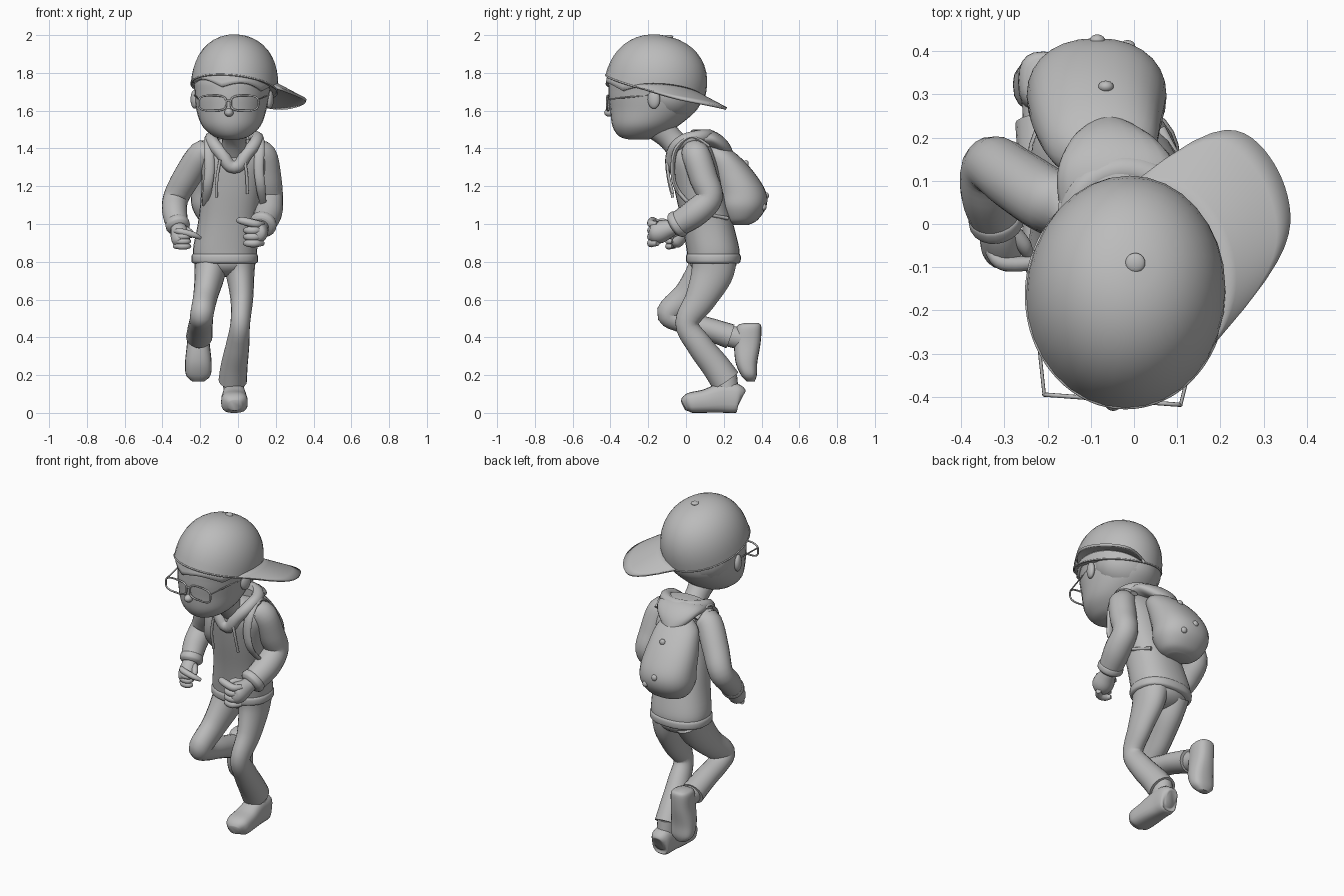
import bpy, bmesh, math
from mathutils import Vector

cube = bpy.data.objects.get("Cube")
if cube:
    bpy.data.objects.remove(cube)

grey = bpy.data.materials.new("plain grey")
grey.use_nodes = True
grey.diffuse_color = (0.5, 0.5, 0.5, 1)
grey.node_tree.nodes["Principled BSDF"].inputs["Base Color"].default_value = (0.5, 0.5, 0.5, 1)
MID = -0.02  # mirror line of the upper body


def finish(name, data):
    ob = bpy.data.objects.new(name, data)
    bpy.context.collection.objects.link(ob)
    data.materials.append(grey)
    bpy.ops.object.select_all(action='DESELECT')
    ob.select_set(True)
    bpy.context.view_layer.objects.active = ob
    if ob.type == 'CURVE':
        bpy.ops.object.convert(target='MESH')
        ob = bpy.context.object
    bpy.ops.object.shade_smooth_by_angle(angle=math.radians(55))
    return ob


def skin(name, rings, closed=True):
    """Faces between rows of points; closed rows get end caps."""
    bm = bmesh.new()
    rows = [[bm.verts.new(p) for p in ring] for ring in rings]
    n = len(rows[0])
    for a, b in zip(rows, rows[1:]):
        for i in range(n if closed else n - 1):
            bm.faces.new((a[i], a[(i + 1) % n], b[(i + 1) % n], b[i]))
    if closed:
        bm.faces.new(rows[0][::-1])
        bm.faces.new(rows[-1])
    bmesh.ops.remove_doubles(bm, verts=bm.verts, dist=.0003)
    bmesh.ops.recalc_face_normals(bm, faces=bm.faces)
    me = bpy.data.meshes.new(name)
    bm.to_mesh(me)
    bm.free()
    return finish(name, me)


def sheet(name, rows, thickness):
    mod = skin(name, rows, closed=False).modifiers.new("thickness", 'SOLIDIFY')
    mod.thickness, mod.offset = thickness, 0


def power(v, p):
    return math.copysign(abs(v) ** (2 / p), v)


def loft(name, keys, flat=False, p=2, ref=(1, 0, 0), n=20, steps=5):
    """Smooth loft through keys (x, y, z, half width, half depth)."""
    keys = [Vector(k if len(k) == 5 else (*k, k[3])) for k in keys]
    ext = [keys[0]] + keys + [keys[-1]]
    line = []
    for a, b, c, d in zip(ext, ext[1:], ext[2:], ext[3:]):
        for s in range(steps):
            t = s / steps
            line.append(b + ((c - a) * t + (a * 2 - b * 5 + c * 4 - d) * t**2
                             + (b * 3 - a - c * 3 + d) * t**3) * 0.5)
    line.append(keys[-1])
    rings = []
    for i, k in enumerate(line):
        step = line[min(i + 1, len(line) - 1)] - line[max(i - 1, 0)]
        t = Vector((0, 0, 1)) if flat else Vector(step[:3]).normalized()
        side = Vector(ref)
        side = (side - t * side.dot(t)).normalized()
        other = t.cross(side)
        rings.append([Vector(k[:3]) + side * k[3] * power(math.cos(a), p)
                      + other * k[4] * power(math.sin(a), p)
                      for a in (math.tau * j / n for j in range(n))])
    return skin(name, rings)


def ball(name, c, r, turn=0):
    bm = bmesh.new()
    bmesh.ops.create_uvsphere(bm, u_segments=20, v_segments=12, radius=1)
    bmesh.ops.scale(bm, vec=r, verts=bm.verts)
    me = bpy.data.meshes.new(name)
    bm.to_mesh(me)
    bm.free()
    ob = finish(name, me)
    ob.location = c
    ob.rotation_euler.z = turn


def wire(name, pts, r, loop=False):
    cu = bpy.data.curves.new(name, 'CURVE')
    cu.dimensions = '3D'
    cu.bevel_depth, cu.bevel_resolution, cu.resolution_u = r, 2, 5
    cu.use_fill_caps = True
    sp = cu.splines.new('BEZIER')
    sp.bezier_points.add(len(pts) - 1)
    sp.use_cyclic_u = loop
    for bp, p in zip(sp.bezier_points, pts):
        bp.co = p
        bp.handle_left_type = bp.handle_right_type = 'AUTO'
    finish(name, cu)


def flip(pts):
    return [(2 * MID - k[0], *k[1:]) for k in pts]


# Head, neck, nose and ears
loft("head", [(-.035, -.25, 1.447, .04, .05), (-.035, -.245, 1.465, .095, .11),
              (-.035, -.215, 1.52, .155, .175), (-.035, -.17, 1.61, .187, .232),
              (-.03, -.16, 1.7, .2, .25), (-.02, -.15, 1.78, .2, .245),
              (0, -.12, 1.89, .13, .16)], flat=True, n=28)
loft("neck", [(-.02, -.15, 1.52, .08), (-.02, -.08, 1.45, .065), (-.02, 0, 1.36, .075)])
ball("nose", (-.048, -.405, 1.59), (.024, .028, .022))
for x, side in ((-.23, "right"), (.168, "left")):
    ball(side + "_ear", (x, -.17, 1.66), (.02, .034, .05), .3 if x < 0 else -.3)

# Hair under the cap, swept across the forehead
ball("back_hair", (-.025, -.085, 1.69), (.2, .165, .15))
rows = []
for i in range(31):
    u = i / 30
    a = math.radians(190 + 160 * u)
    low = 1.745 - .05 * u + .03 * abs(math.sin(math.pi * 2.5 * u))
    rows.append([(-.028 + (.205 - .012 * w) * math.cos(a), -.16 + (.258 - .012 * w) * math.sin(a),
                  low + (1.8 - low) * w) for w in (0, .3, .6, 1)])
sheet("fringe", rows, .016)


# Cap worn sideways, tilted back
def plane(x, y):
    return 1.72 - .1 * (x + .02) - .255 * (y + .16)


def rim(a, s=0, grow=1):
    c = (1 - s ** 2.3) ** (1 / 2.2) * grow
    x, y = -.02 + .23 * c * math.cos(a), -.165 + .262 * c * math.sin(a)
    return Vector((x + .025 * s, y + .075 * s, plane(x, y) + .27 * s))


turns = [math.tau * j / 32 for j in range(32)]
heights = [math.sin(math.radians(d)) for d in range(0, 89, 8)] + [.9995]
skin("cap_crown", [[rim(a, s) for a in turns] for s in heights])
wire("cap_edge", [rim(a, grow=.99) for a in turns], .005, True)
ball("cap_button", (.003, -.09, 1.991), (.023, .023, .01))

# Broad brim, arched across its width
out = Vector((math.cos(math.pi / 4), math.sin(math.pi / 4), 0))
rows = []
for i in range(25):
    u = i / 12 - 1
    rows.append([])
    for w in (0, .2, .4, .6, .8, 1):
        q = rim(math.radians(30 + 56 * u), grow=.97) + out * .225 * w * (1 - abs(u) ** 6)
        q.z = plane(q.x, q.y) + .06 * (1 - u * u) * (1 - .7 * w)
        rows[-1].append(q)
sheet("cap_brim", rows, .014)


# Glasses
def glass(x, z):
    return (x, -.407 - .075 * (x + .05), z)


for cx, side in ((-.135, "right"), (.035, "left")):
    wire(side + "_lens_frame", [glass(cx + .073 * power(math.cos(a), 3.2), 1.64 + .04 * power(math.sin(a), 3.2))
                                for a in turns[::2]], .005, True)
wire("glasses_bridge", [glass(-.062, 1.65), glass(-.05, 1.655), glass(-.038, 1.65)], .005)
wire("right_temple", [glass(-.208, 1.66), (-.232, -.17, 1.685)], .004)
wire("left_temple", [glass(.108, 1.66), (.17, -.17, 1.685)], .004)

# Hoodie body and hem
loft("hoodie_body", [(-.07, .145, .81, .165, .135), (-.068, .142, .87, .17, .14),
                     (-.052, .11, 1.02, .158, .135), (-.03, .065, 1.2, .163, .13),
                     (-.02, .04, 1.33, .175, .125), (-.02, .03, 1.41, .14, .1),
                     (-.02, .02, 1.45, .08, .07)], flat=True, p=2.3, n=28)
loft("hoodie_hem", [(-.07, .145, .79, .16, .13), (-.07, .145, .8, .175, .143),
                    (-.07, .145, .83, .176, .145), (-.07, .145, .845, .165, .135)],
     flat=True, p=2.3, n=28)

# Hood, collar and cords
half = [(.045, -.07, 1.37), (.095, -.02, 1.435), (.09, .06, 1.46), (.03, .115, 1.465)]
wire("hood_collar", [(MID, -.075, 1.3)] + half + flip(half)[::-1], .036, True)
loft("hood_drape", [(-.03, .04, 1.45, .14, .05), (-.045, .13, 1.45, .135, .045),
                    (-.055, .195, 1.41, .095, .037), (-.06, .24, 1.35, .025, .02)])
cord = [(.03, -.1, 1.36), (.045, -.095, 1.27), (.05, -.07, 1.16)]
wire("left_cord", cord, .008)
wire("right_cord", [(x - .025, y, z - .02) for x, y, z in flip(cord)], .008)

# Arms and cuffs
arms = {"right": [(-.13, .04, 1.37, .07), (-.19, .05, 1.365, .076), (-.27, .1, 1.25, .074),
                  (-.328, .135, 1.14, .068), (-.335, .07, 1.06, .066), (-.318, .005, .99, .058)],
        "left": [(.08, .04, 1.37, .07), (.13, .055, 1.36, .076), (.155, .095, 1.24, .075),
                 (.168, .125, 1.14, .07), (.16, .05, 1.06, .074), (.13, -.05, .995, .066)]}
for side, path in arms.items():
    loft(side + "_sleeve", path)
    a, b = Vector(path[-2][:3]), Vector(path[-1][:3])
    d, r = (b - a).normalized(), path[-1][3]
    loft(side + "_cuff", [(*(b + d * k), r * g) for k, g in
                          ((-.03, .95), (-.02, 1.09), (.005, 1.09), (.02, .85))])

# Fists with curled fingers and pointing forefingers
loft("left_palm", [(.13, -.04, .99, .035), (.115, -.09, .975, .048), (.1, -.14, .958, .06),
                   (.09, -.175, .95, .052), (.085, -.195, .95, .02)])
loft("right_palm", [(-.318, .01, .99, .035), (-.312, -.02, .965, .045), (-.305, -.05, .928, .05),
                    (-.298, -.07, .9, .042), (-.295, -.08, .885, .015)])
for i in range(4):
    z = 1.0 - .034 * i
    reach = .035 if i == 0 else 0
    loft("left_finger", [(.13, -.15, z, .014), (.095, -.183, z, .021), (.055 - reach, -.178, z + reach / 2, .02),
                         (.035 - reach, -.155, z + reach / 2, .011)], ref=(0, 0, 1), n=12)
    z = .96 - .026 * i
    loft("right_finger", [(-.335, -.06, z, .012), (-.305, -.09, z, .017),
                          (-.27 + reach, -.09, z - reach / 2, .016),
                          (-.255 + reach * 1.6, -.072, z - reach, .009)], ref=(0, 0, 1), n=12)
loft("left_thumb", [(.1, -.1, 1.0, .02), (.065, -.13, 1.01, .02), (.05, -.165, 1.0, .012)])
loft("right_thumb", [(-.28, -.02, .97, .02), (-.255, -.05, .955, .018), (-.245, -.075, .935, .011)])

# Backpack with straps and buttons
loft("backpack", [(-.085, .28, .995, .07, .05), (-.085, .288, 1.02, .12, .09),
                  (-.086, .295, 1.09, .158, .13), (-.087, .29, 1.17, .16, .133),
                  (-.085, .245, 1.27, .148, .118), (-.075, .19, 1.36, .125, .09),
                  (-.065, .16, 1.41, .08, .05)], flat=True, p=2.2, n=28)
for c in ((-.065, .318, 1.32), (-.085, .425, 1.15), (-.015, .412, 1.09)):
    ball("backpack_button", c, (.018, .014, .018))
strap = [(.1, .12, 1.41, .026, .012), (.11, .03, 1.46, .026, .012), (.115, -.05, 1.4, .026, .012),
         (.11, -.07, 1.29, .026, .012), (.122, -.045, 1.18, .024, .012),
         (.13, .07, 1.07, .014, .01), (.06, .22, 1.03, .014, .01)]
loft("left_strap", strap, n=12)
loft("right_strap", flip(strap), n=12)

# Trousers
ball("pelvis", (-.065, .145, .8), (.16, .125, .08))
loft("left_trouser", [(.005, .15, .82, .09, .12), (.012, .135, .73, .075, .11), (.02, .075, .6, .06, .082),
                      (.012, .005, .475, .052, .062), (-.002, .07, .36, .062, .068),
                      (-.02, .155, .25, .071, .075), (-.028, .21, .17, .075, .08)])
loft("right_trouser", [(-.14, .15, .82, .09, .12), (-.15, .1, .73, .08, .105), (-.172, .01, .62, .065, .08),
                       (-.19, -.09, .53, .062, .066), (-.195, -.03, .485, .062, .058),
                       (-.2, .1, .45, .066, .06), (-.205, .235, .405, .07, .066)])

# Shoes
loft("left_shoe", [(-.02, .292, .07, .03, .045), (-.02, .275, .075, .055, .075),
                   (-.02, .2, .08, .06, .08), (-.02, .1, .062, .069, .062),
                   (-.018, .02, .053, .067, .053), (-.015, -.014, .04, .035, .03)], p=2.8)
loft("left_shoe_collar", [(-.025, .21, .2, .055, .06), (-.022, .215, .1, .055, .065)])
loft("right_shoe", [(-.21, .345, .475, .035, .04), (-.21, .333, .455, .056, .066),
                    (-.21, .325, .37, .06, .07), (-.21, .32, .27, .07, .058),
                    (-.21, .333, .2, .065, .042), (-.21, .343, .165, .03, .02)], flat=True, p=2.6)
loft("right_shoe_collar", [(-.205, .21, .41, .052, .055), (-.208, .31, .39, .052, .06)])
